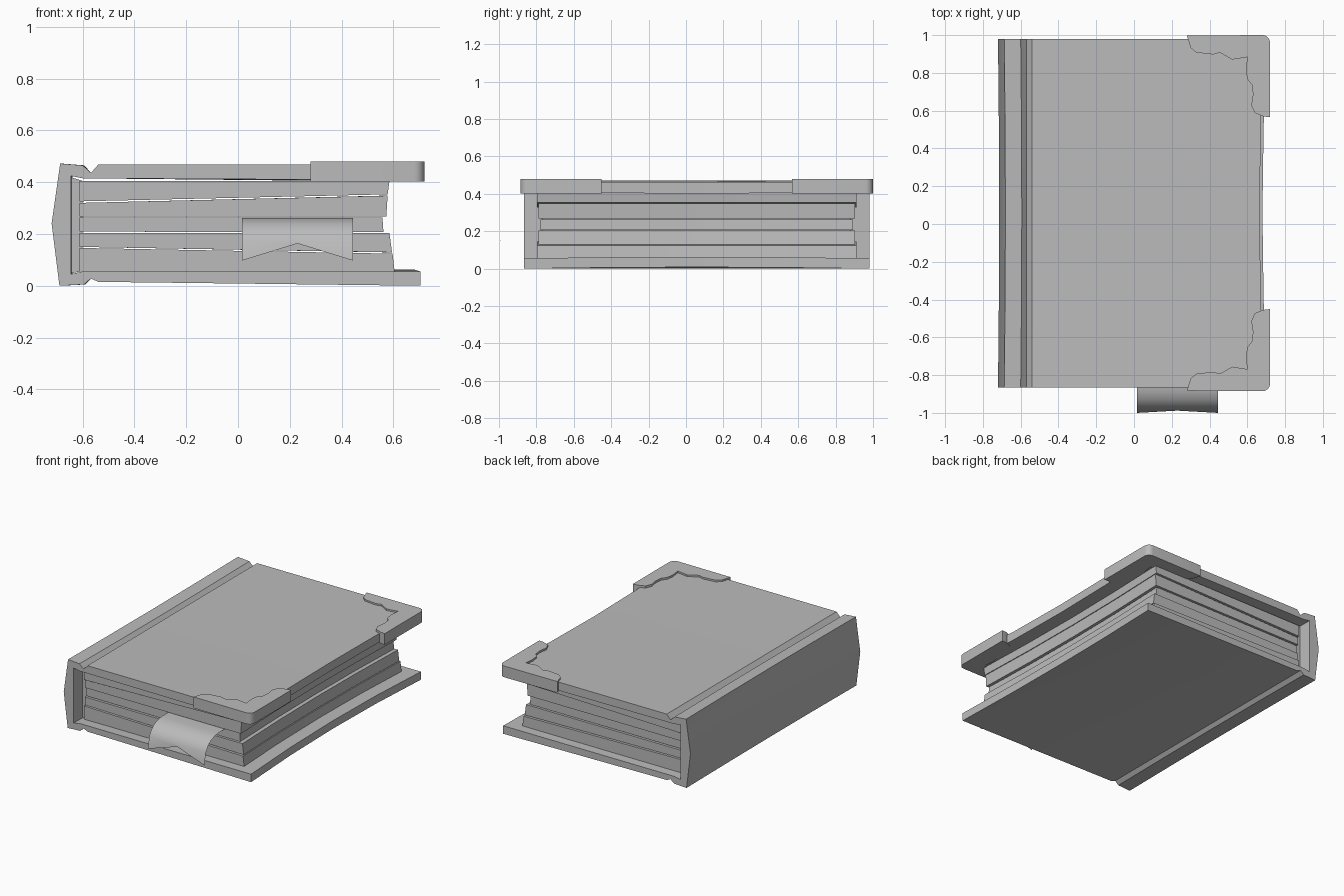
import bpy
import bmesh
import math

cube = bpy.data.objects.get("Cube")
if cube:
    bpy.data.objects.remove(cube, do_unlink=True)

grey = bpy.data.materials.new("plain_grey")
grey.use_nodes = True
grey.diffuse_color = (0.5, 0.5, 0.5, 1)
grey.node_tree.nodes["Principled BSDF"].inputs["Base Color"].default_value = (0.5, 0.5, 0.5, 1)

MID = 0.0575          # centre of the book along its height
HALF = 0.9225         # half the cover height


def loft(name, sections, closed=True):
    """Skin a list of equal-length point rings; closed rings get end faces."""
    bm = bmesh.new()
    rings = [[bm.verts.new(p) for p in ring] for ring in sections]
    n = len(rings[0])
    for a, b in zip(rings, rings[1:]):
        for i in range(n if closed else n - 1):
            j = (i + 1) % n
            bm.faces.new((a[i], a[j], b[j], b[i]))
    if closed:
        bm.faces.new(rings[0])
        bm.faces.new(rings[-1][::-1])
        bmesh.ops.recalc_face_normals(bm, faces=bm.faces)
    mesh = bpy.data.meshes.new(name)
    bm.to_mesh(mesh)
    bm.free()
    mesh.materials.append(grey)
    obj = bpy.data.objects.new(name, mesh)
    bpy.context.collection.objects.link(obj)
    bpy.ops.object.select_all(action='DESELECT')
    obj.select_set(True)
    bpy.context.view_layer.objects.active = obj
    bpy.ops.object.shade_smooth_by_angle(angle=math.radians(30))
    return obj


# Cover: one C-shaped profile with hinge grooves, worn inward at mid height
profile = [(-0.69, 0.0), (-0.72, 0.24), (-0.687, 0.472), (-0.6, 0.465),
           (-0.568, 0.436), (-0.54, 0.468), (0.69, 0.468), (0.69, 0.408),
           (-0.6, 0.415), (-0.645, 0.424), (-0.645, 0.045), (-0.6, 0.055),
           (0.705, 0.055), (0.705, 0.0), (-0.54, 0.015), (-0.568, 0.028),
           (-0.595, 0.005)]


def worn(x, z, t):
    f = 1 - t * t
    if x > 0.5:
        return x - 0.025 * f, z + (-0.006 if z > 0.3 else 0.008) * f
    return (x + 0.006 * f if x < -0.58 else x), z


cover_rings = []
for t in (-1, -0.5, 0, 0.5, 1):
    ring = [worn(x, z, t) for x, z in profile]
    cover_rings.append([(x, MID + t * HALF, z) for x, z in ring])
loft("cover", cover_rings)

# Page bundles: (low z at spine, at fore edge, high z at spine, at fore edge,
#                fore edge x low, high, half height)
bundles = [(0.055, 0.055, 0.146, 0.124, 0.605, 0.597, 0.855),
           (0.150, 0.129, 0.204, 0.203, 0.595, 0.585, 0.845),
           (0.209, 0.207, 0.263, 0.263, 0.562, 0.558, 0.835),
           (0.268, 0.268, 0.320, 0.348, 0.573, 0.578, 0.845),
           (0.326, 0.353, 0.404, 0.404, 0.578, 0.585, 0.855)]
for k, (a, b, c, d, x0, x1, h) in enumerate(bundles):
    rings = []
    for t in (-1, -0.5, 0, 0.5, 1):
        w = 0.018 * (1 - t * t)
        y = MID + t * h
        rings.append([(-0.612, y, a), (x0 - w, y, b), (x1 - w, y, d), (-0.612, y, c)])
    loft(f"page_bundle_{k + 1}", rings)

# Binding strip joining the bundles to the spine
loft("binding_strip", [[(-0.648, y, 0.048), (-0.6, y, 0.056),
                        (-0.6, y, 0.405), (-0.648, y, 0.42)]
                       for y in (MID - 0.825, MID + 0.825)])

# Corner guards with a scalloped inner edge
scallop = [(0.72, 0.508), (0.685, 0.512), (0.64, 0.53), (0.621, 0.57),
           (0.63, 0.63), (0.624, 0.68), (0.6, 0.71), (0.592, 0.76),
           (0.6, 0.826), (0.52, 0.813), (0.455, 0.85), (0.42, 0.84),
           (0.33, 0.85), (0.3, 0.875), (0.28, 0.94)]
arc = [(0.68 + 0.04 * math.cos(a), 0.9025 + 0.04 * math.sin(a))
       for a in (math.radians(90 - 15 * i) for i in range(7))]
outline = scallop + arc
for side, label in ((-1, "front"), (1, "back")):
    loft(f"{label}_corner_guard",
         [[(x, MID + side * y, z) for x, y in outline] for z in (0.402, 0.479)])

# Ribbon bookmark: a thin sheet curling down, with a notched end
curl = [(-0.76, 0.264), (-0.85, 0.262), (-0.89, 0.256), (-0.93, 0.241),
        (-0.962, 0.215), (-0.985, 0.178)]
columns = (0.015, 0.23, 0.445)
ribbon = [[(x, y, z) for x in columns] for y, z in curl]
ribbon.append([(0.015, -1.0, 0.097), (0.23, -0.988, 0.163), (0.445, -1.0, 0.097)])
loft("ribbon_bookmark", [r[::-1] for r in ribbon][::-1], closed=False)
